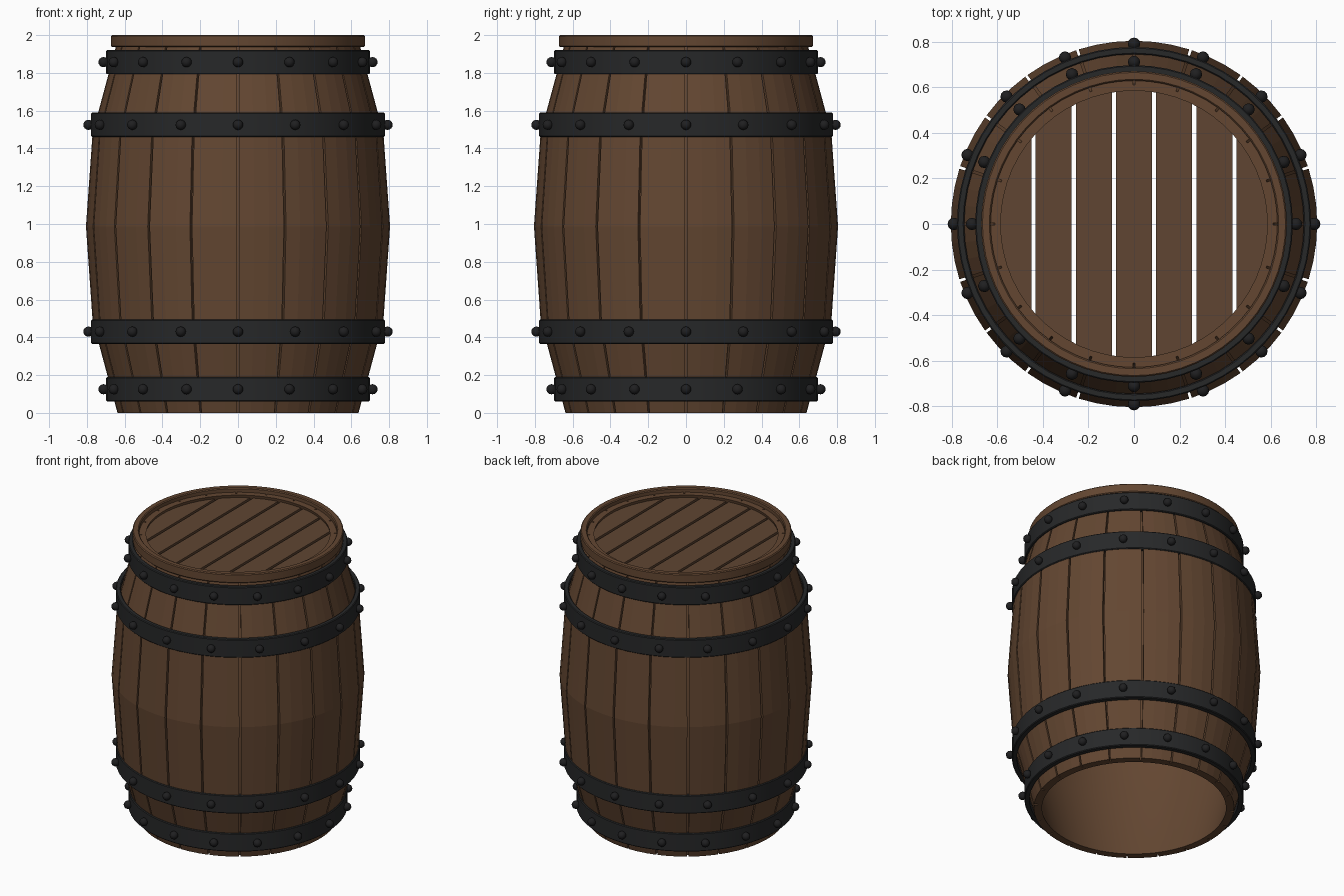
import bpy, bmesh, math
from math import sin, cos, pi, sqrt

if "Cube" in bpy.data.objects:
    bpy.data.objects.remove(bpy.data.objects["Cube"])


def material(name, rgb):
    m = bpy.data.materials.new(name)
    m.diffuse_color = (*rgb, 1)
    m.use_nodes = True
    m.node_tree.nodes["Principled BSDF"].inputs["Base Color"].default_value = m.diffuse_color
    return m


WOOD = material("brown_wood", (0.125, 0.062, 0.031))
LID_WOOD = material("lid_wood", (0.115, 0.060, 0.032))
IRON = material("dark_iron", (0.020, 0.021, 0.022))
RIVET = material("rivet_iron", (0.014, 0.014, 0.015))


def finish(bm, name, mat, smooth=None):
    bmesh.ops.recalc_face_normals(bm, faces=bm.faces)
    me = bpy.data.meshes.new(name)
    bm.to_mesh(me)
    bm.free()
    ob = bpy.data.objects.new(name, me)
    bpy.context.collection.objects.link(ob)
    me.materials.append(mat)
    if smooth:
        bpy.ops.object.select_all(action='DESELECT')
        ob.select_set(True)
        bpy.context.view_layer.objects.active = ob
        bpy.ops.object.shade_smooth_by_angle(angle=math.radians(smooth))
    return ob


def sweep(bm, columns, closed):
    """Skin closed cross-sections (lists of points), capping the ends if open."""
    cols = [[bm.verts.new(p) for p in c] for c in columns]
    n = len(cols[0])
    pairs = list(zip(cols, cols[1:]))
    if closed:
        pairs.append((cols[-1], cols[0]))
    for a, b in pairs:
        for i in range(n):
            j = (i + 1) % n
            bm.faces.new((a[i], b[i], b[j], a[j]))
    if not closed:
        bm.faces.new(cols[0])
        bm.faces.new(cols[-1])


def at_angle(profile, a):
    return [(r * cos(a), r * sin(a), z) for r, z in profile]


def lathe(name, profile, mat, segs=60, smooth=30):
    bm = bmesh.new()
    sweep(bm, [at_angle(profile, 2 * pi * k / segs) for k in range(segs)], True)
    return finish(bm, name, mat, smooth)


def chamfered(r0, r1, z0, z1, b):
    return [(r0, z0), (r1 - b, z0), (r1, z0 + b), (r1, z1 - b),
            (r1 - b, z1), (r0 + b, z1), (r0, z1 - b)]


# bulging wall: separate staves outside, closed lining inside
WALL = [(0.638, 0.0), (0.77, 0.49), (0.805, 0.987), (0.77, 1.48), (0.638, 1.97)]


def shell(outer, inner):
    return ([(r - outer, z) for r, z in WALL] +
            [(r - inner, z) for r, z in reversed(WALL)])


STAVES = 20
bm = bmesh.new()
half_gap = 0.006 / 0.8
for s in range(STAVES):
    a0 = 2 * pi * s / STAVES + half_gap
    a1 = 2 * pi * (s + 1) / STAVES - half_gap
    sweep(bm, [at_angle(shell(0, 0.028), a0 + (a1 - a0) * k / 3)
               for k in range(4)], False)
finish(bm, "staves", WOOD)
lathe("inner_lining", shell(0.026, 0.052), WOOD, 60, 12)

# top rim
lathe("top_rim", chamfered(0.63, 0.672, 1.936, 2.0, 0.006), WOOD)

# lid planks, cut to the round opening
LID_R, PITCH, WIDTH = 0.595, 0.1765, 0.158
bm = bmesh.new()
for i in range(-3, 4):
    x0 = i * PITCH - WIDTH / 2
    x1 = min(x0 + WIDTH, LID_R - 0.002)
    x0 = max(x0, -LID_R + 0.002)
    cols = []
    for k in range(9):
        x = x0 + (x1 - x0) * k / 8
        y = sqrt(LID_R ** 2 - x * x)
        cols.append([(x, -y, 1.90), (x, y, 1.90), (x, y, 1.95), (x, -y, 1.95)])
    sweep(bm, cols, False)
finish(bm, "lid_planks", LID_WOOD)

# iron hoops with rivets
HOOPS = [("bottom", 0.125, 0.698), ("lower", 0.43, 0.778),
         ("upper", 1.525, 0.778), ("top", 1.857, 0.698)]
for label, z, r in HOOPS:
    lathe(label + "_hoop", chamfered(r - 0.032, r, z - 0.064, z + 0.064, 0.005), IRON)
    bm = bmesh.new()
    for k in range(16):
        a = 2 * pi * k / 16
        ball = bmesh.ops.create_uvsphere(bm, u_segments=12, v_segments=8, radius=0.027)
        bmesh.ops.translate(bm, verts=ball["verts"],
                            vec=((r + 0.014) * cos(a), (r + 0.014) * sin(a), z))
    finish(bm, label + "_rivets", RIVET, 60)
